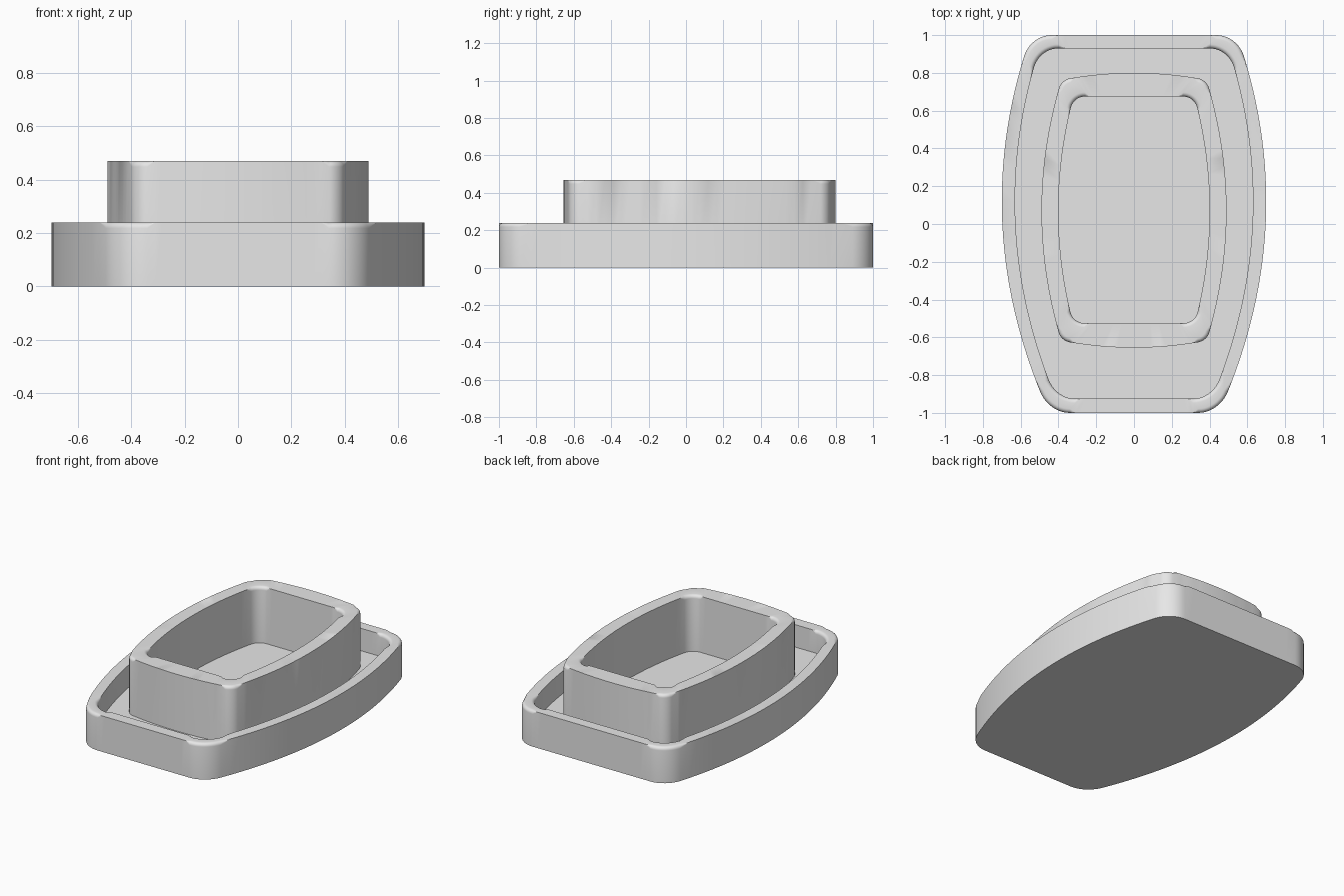
import bpy
import bmesh
import math
from mathutils import Vector

cube = bpy.data.objects.get("Cube")
if cube:
    bpy.data.objects.remove(cube, do_unlink=True)

grey = bpy.data.materials.new("light_grey")
grey.use_nodes = True
grey.diffuse_color = (0.8, 0.8, 0.8, 1)
grey.node_tree.nodes["Principled BSDF"].inputs["Base Color"].default_value = (0.8, 0.8, 0.8, 1)

SIDE, CORNER, END = 28, 10, 12


def barrel(half_width, mid_y, curve, front, back, bulge, trim):
    """Barrel outline: bowed sides, straight or bowed ends, rounded corners."""
    def side(y):
        return Vector((half_width - curve * (y - mid_y) ** 2, y))

    def end(x, sign, y):
        return Vector((x, y - sign * bulge * x * x))

    def corner(sign, y0):
        c = side(y0)
        for _ in range(8):
            c = side(end(c.x, sign, y0).y)
        p = side(c.y - sign * trim)
        q = end(c.x - trim, sign, y0)
        pts = []
        for i in range(CORNER + 1):
            t = i / CORNER
            h1, h2 = p.lerp(c, 0.6), q.lerp(c, 0.6)
            pts.append(p * (1 - t) ** 3 + h1 * 3 * t * (1 - t) ** 2
                       + h2 * 3 * t * t * (1 - t) + q * t ** 3)
        return pts

    low, high = corner(-1, front), corner(1, back)
    right = [end(low[-1].x * i / END, -1, front) for i in range(END)]
    right += low[::-1]
    y0, y1 = low[0].y, high[0].y
    right += [side(y0 + (y1 - y0) * i / SIDE) for i in range(1, SIDE)]
    right += high
    right += [end(high[-1].x * (1 - i / END), 1, back) for i in range(1, END + 1)]
    # Mirror the right half to close the outline
    return right + [Vector((-p.x, p.y)) for p in right[-2:0:-1]]


def walled_part(name, outer, inner, bottom, floor, top, radius):
    """Solid with a raised wall, a recessed floor and a rounded rim."""
    bm = bmesh.new()

    def loop(points, z):
        return [bm.verts.new((p.x, p.y, z)) for p in points]

    loops = [loop(outer, bottom), loop(outer, top), loop(inner, top), loop(inner, floor)]
    n = len(outer)
    for a, b in zip(loops, loops[1:]):
        for i in range(n):
            j = (i + 1) % n
            bm.faces.new((a[i], a[j], b[j], b[i]))
    bm.faces.new(loops[0][::-1])
    bm.faces.new(loops[-1])
    rim = [bm.edges.get((l[i], l[(i + 1) % n])) for l in loops[1:3] for i in range(n)]
    bmesh.ops.bevel(bm, geom=rim, offset=radius, segments=5, profile=0.5,
                    affect='EDGES', clamp_overlap=False)
    bmesh.ops.recalc_face_normals(bm, faces=bm.faces)
    mesh = bpy.data.meshes.new(name)
    bm.to_mesh(mesh)
    bm.free()
    mesh.materials.append(grey)
    obj = bpy.data.objects.new(name, mesh)
    bpy.context.collection.objects.link(obj)
    bpy.ops.object.select_all(action='DESELECT')
    obj.select_set(True)
    bpy.context.view_layer.objects.active = obj
    bpy.ops.object.shade_smooth_by_angle(angle=math.radians(35))
    return obj


# Wide shallow tray
walled_part("outer_tray",
            barrel(0.70, 0.12, 0.20, -1.0, 1.0, 0, 0.11),
            barrel(0.63, 0.12, 0.20, -0.925, 0.93, 0, 0.10),
            0, 0.09, 0.24, 0.022)

# Tall basin standing in the tray
walled_part("inner_basin",
            barrel(0.49, 0.07, 0.22, -0.655, 0.80, 0.25, 0.045),
            barrel(0.40, 0.07, 0.22, -0.525, 0.675, 0, 0.06),
            0.08, 0.095, 0.47, 0.022)
